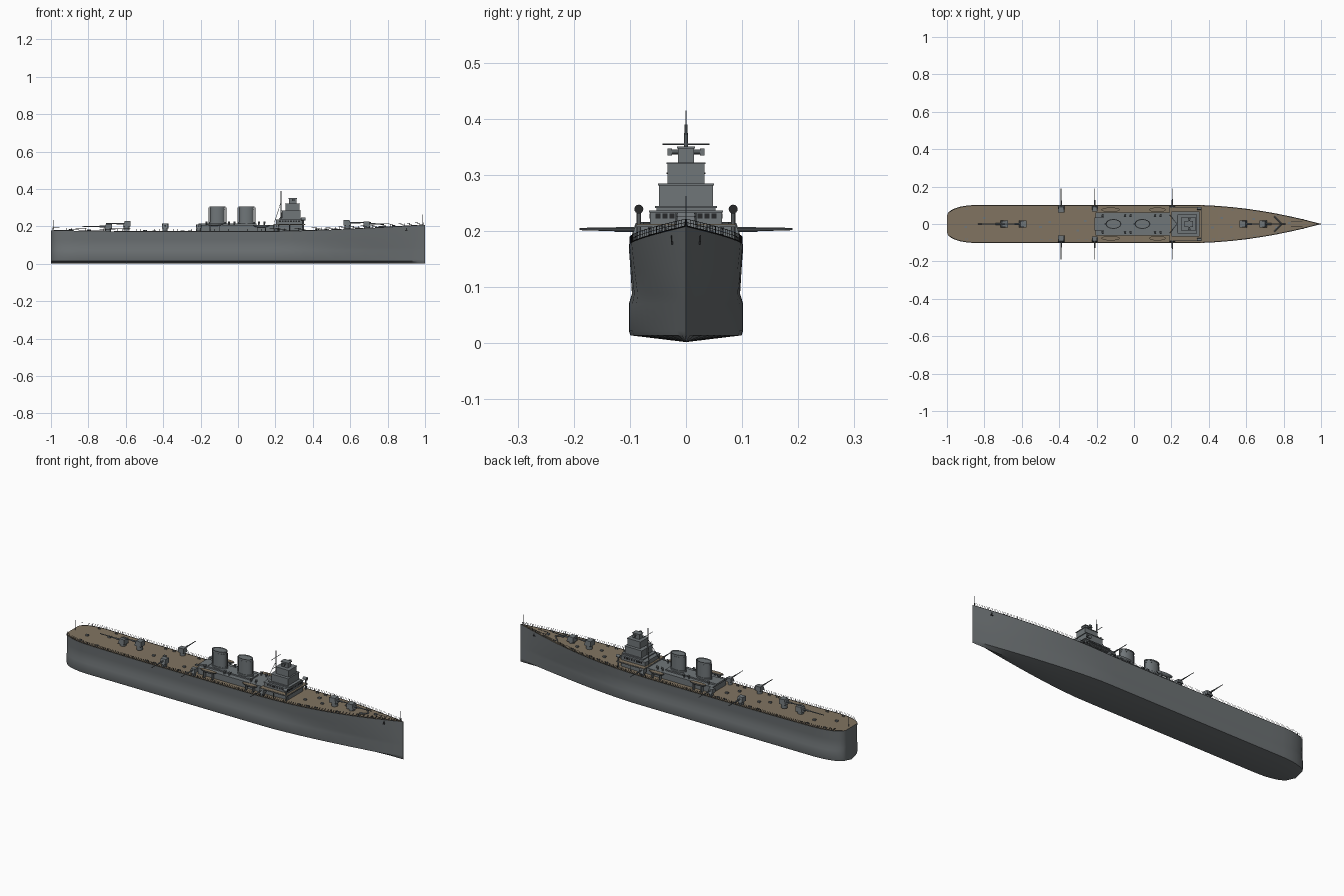
import bpy, bmesh, math, random
from mathutils import Vector, Matrix

if "Cube" in bpy.data.objects:
    bpy.data.objects.remove(bpy.data.objects["Cube"])


def material(name, rgb):
    m = bpy.data.materials.new(name)
    m.use_nodes = True
    m.diffuse_color = (*rgb, 1)
    m.node_tree.nodes["Principled BSDF"].inputs["Base Color"].default_value = (*rgb, 1)
    return m


HULL = material("hull grey", (0.15, 0.165, 0.172))
GREY = material("upperworks grey", (0.16, 0.18, 0.19))
WOOD = material("deck wood", (0.22, 0.175, 0.12))
DARK = material("near black", (0.02, 0.021, 0.023))


def finish(name, bm, mats, smooth=False):
    bmesh.ops.recalc_face_normals(bm, faces=bm.faces)
    me = bpy.data.meshes.new(name)
    bm.to_mesh(me)
    bm.free()
    for m in mats:
        me.materials.append(m)
    ob = bpy.data.objects.new(name, me)
    bpy.context.collection.objects.link(ob)
    if smooth:
        bpy.ops.object.select_all(action='DESELECT')
        ob.select_set(True)
        bpy.context.view_layer.objects.active = ob
        bpy.ops.object.shade_smooth_by_angle(angle=math.radians(35))
    return ob


def add_box(bm, x, y, z0, z1, lx, ly):
    mat = Matrix.Translation((x, y, (z0 + z1) / 2)) @ Matrix.Diagonal((lx, ly, z1 - z0, 1))
    return bmesh.ops.create_cube(bm, size=1, matrix=mat)["verts"]


def add_rod(bm, a, b, r1, r2=None, seg=8):
    a, b = Vector(a), Vector(b)
    rot = (b - a).to_track_quat('Z', 'Y').to_matrix().to_4x4()
    mat = Matrix.Translation((a + b) / 2) @ rot
    return bmesh.ops.create_cone(bm, cap_ends=True, segments=seg, radius1=r1,
                                 radius2=r1 if r2 is None else r2,
                                 depth=(b - a).length, matrix=mat)["verts"]


def box(name, x, y, z0, z1, lx, ly, mat=GREY):
    bm = bmesh.new()
    add_box(bm, x, y, z0, z1, lx, ly)
    return finish(name, bm, [mat])


def rod(name, a, b, r1, r2=None, mat=GREY, seg=8):
    bm = bmesh.new()
    add_rod(bm, a, b, r1, r2, seg)
    return finish(name, bm, [mat], True)


# Hull lines: half breadth and sheer along the length
def breadth(x, power, start):
    if x > start:
        return max(0.102 * (1 - ((x - start) / (1 - start)) ** power), 0.001)
    if x < -0.84:
        t = (-0.84 - x) / 0.16
        return 0.045 + 0.057 * math.sqrt(max(1 - t * t, 0))
    return 0.102


def half(x):
    return breadth(x, 1.9, 0.3)


def deck_z(x):
    return 0.172 + 0.036 * max((x - 0.1) / 0.9, 0) ** 1.6 + 0.007 * max((-x - 0.4) / 0.6, 0) ** 2


# Hull lofted from cross sections with a low side bulge
stations = [-1, -0.995, -0.98, -0.96, -0.93, -0.89, -0.84] + [-0.84 + 0.08 * i for i in range(1, 23)] + [0.96, 1]
bm = bmesh.new()
rings = []
for x in stations:
    w, low, top = half(x), breadth(x, 1.45, 0.25), deck_z(x)
    side = [(low * 0.97, 0.014), (low, 0.022), (low, 0.07), (low * 0.6 + w * 0.345, 0.088),
            (low * 0.25 + w * 0.72, 0.13), (w, top)]
    pts = [(0, 0.002)] + side + [(-y, z) for y, z in reversed(side)]
    rings.append([bm.verts.new((x, y, z)) for y, z in pts])
for a, b in zip(rings, rings[1:]):
    n = len(a)
    for i in range(n):
        f = bm.faces.new((a[i], a[(i + 1) % n], b[(i + 1) % n], b[i]))
        f.material_index = 1 if i == 6 else 0
bm.faces.new(rings[0])
bm.faces.new(rings[-1])
finish("hull", bm, [HULL, WOOD], True)

# Guard rails and edge strip along both deck edges
bm = bmesh.new()
for s in (-1, 1):
    prev = None
    for i in range(81):
        x = -0.99 + 1.98 * i / 80
        p = Vector((x, s * max(half(x) - 0.002, 0), deck_z(x)))
        add_rod(bm, p, p + Vector((0, 0, 0.014)), 0.0006, seg=4)
        if prev:
            for h in (0.0015, 0.008, 0.014):
                up = Vector((0, 0, h))
                add_rod(bm, prev + up, p + up, 0.0005 if h > 0.005 else 0.0011, seg=4)
        prev = p
finish("guard_rails", bm, [DARK])
for name, x in (("bow_staff", 0.985), ("stern_staff", -0.985)):
    rod(name, (x, 0, deck_z(x)), (x, 0, deck_z(x) + 0.055), 0.0012)


# Shielded guns: pedestal, sloped shield, barrel
def gun(name, x, y, z, angle, length, size=1.0):
    bm = bmesh.new()
    add_rod(bm, (0, 0, -0.022), (0, 0, 0.004), 0.016 * size, seg=16)
    shield = add_box(bm, 0, 0, 0, 0.028 * size, 0.04 * size, 0.038 * size)
    for v in shield:
        if v.co.z > 0.01 and v.co.x > 0:
            v.co.x -= 0.009 * size
            v.co.y *= 0.8
    add_rod(bm, (0.01, 0, 0.014), (0.045, 0, 0.014), 0.0045 * size, seg=10)
    add_rod(bm, (0.045, 0, 0.014), (length, 0, 0.015), 0.0032 * size, 0.002 * size, 10)
    bm.transform(Matrix.Translation((x, y, z)) @ Matrix.Rotation(angle, 4, 'Z'))
    finish(name, bm, [GREY], True)


gun("forward_gun", 0.69, 0, 0.199, 0, 0.12)
gun("forward_upper_gun", 0.585, 0, 0.205, 0, 0.125)
gun("aft_gun", -0.695, 0, 0.185, math.pi, 0.14)
gun("aft_upper_gun", -0.595, 0, 0.2, math.pi, 0.11)
for s, side in ((1, "left"), (-1, "right")):
    turn = s * math.pi / 2
    gun(side + "_aft_beam_gun", -0.39, s * 0.08, 0.189, turn, 0.11, 0.9)
    gun(side + "_mid_beam_gun", -0.21, s * 0.082, 0.188, turn, 0.108, 0.75)
    gun(side + "_fore_beam_gun", 0.205, s * 0.082, 0.188, turn, 0.108, 0.75)

# Midship deckhouse
box("deckhouse", 0.0, 0, 0.17, 0.203, 0.4, 0.118)
box("deckhouse_roof", 0.0, 0, 0.203, 0.207, 0.41, 0.124)
box("aft_house_step", -0.185, 0, 0.207, 0.216, 0.05, 0.07)
box("boiler_casing", -0.03, 0, 0.207, 0.214, 0.26, 0.07)

# Oval funnels with dark mouths, rim bands and steam pipes
for name, x in (("aft_funnel", -0.11), ("fore_funnel", 0.045)):
    bm = bmesh.new()
    for z0, z1, r in ((0.205, 0.222, 0.044), (0.222, 0.303, 0.039), (0.29, 0.294, 0.0405), (0.3, 0.306, 0.042)):
        add_rod(bm, (0, 0, z0), (0, 0, z1), r, seg=32)
    mouth = [f for f in bm.faces if f.normal.z > 0.9 and f.calc_center_median().z > 0.305]
    bmesh.ops.inset_region(bm, faces=mouth, thickness=0.005)
    for f in mouth:
        f.material_index = 1
    bmesh.ops.translate(bm, verts=mouth[0].verts, vec=(0, 0, -0.004))
    bm.transform(Matrix.Translation((x, 0, 0)) @ Matrix.Diagonal((1, 0.62, 1, 1)))
    for dx in (-0.045, 0.045):
        add_rod(bm, (x + dx, 0, 0.206), (x + dx, 0, 0.3), 0.0025)
    finish(name, bm, [GREY, DARK], True)

# Cowl vents on the deckhouse roof
bm = bmesh.new()
for x in (-0.17, -0.05, -0.02, 0.11, 0.14):
    for y in (-0.045, 0.045):
        add_rod(bm, (x, y, 0.205), (x, y, 0.22), 0.004)
        add_rod(bm, (x - 0.004, y, 0.221), (x + 0.007, y, 0.221), 0.004, 0.006, 10)
finish("vents", bm, [GREY], True)


# Ship's boats on cradles
def boat(name, x, y, z, length):
    bm = bmesh.new()
    bmesh.ops.create_uvsphere(bm, u_segments=16, v_segments=10, radius=1)
    bmesh.ops.bisect_plane(bm, geom=bm.verts[:] + bm.edges[:] + bm.faces[:], plane_co=(0, 0, 0),
                           plane_no=(0, 0, 1), clear_outer=True)
    rim = [e for e in bm.edges if e.is_boundary]
    top = bmesh.ops.contextual_create(bm, geom=rim)["faces"]
    bm.transform(Matrix.Translation((x, y, z)) @ Matrix.Diagonal((length / 2, 0.0125, 0.014, 1)))
    for f in top:
        f.material_index = 1
    for dx in (-0.25, 0.25):
        add_box(bm, x + dx * length, y, 0.17, z - 0.007, 0.004, 0.018)
    finish(name, bm, [GREY, WOOD], True)


for s, side in ((1, "left"), (-1, "right")):
    boat(side + "_aft_boat", -0.125, s * 0.076, 0.216, 0.1)
    boat(side + "_fore_boat", 0.125, s * 0.076, 0.207, 0.09)

# Bridge tower in stacked tiers with overhanging roofs
tiers = [(0.275, 0.17, 0.236, 0.145, 0.128), (0.285, 0.236, 0.244, 0.125, 0.106),
         (0.285, 0.244, 0.284, 0.1, 0.096), (0.292, 0.284, 0.322, 0.075, 0.066),
         (0.292, 0.322, 0.35, 0.04, 0.028)]
for i, (x, z0, z1, lx, ly) in enumerate(tiers):
    box("bridge_tier_%d" % (i + 1), x, 0, z0, z1, lx, ly)
    box("bridge_roof_%d" % (i + 1), x, 0, z1 - 0.003, z1 + 0.0005, lx + 0.006, ly + 0.004)
bm = bmesh.new()
for i in range(9):
    add_box(bm, 0.3475, (i - 4) * 0.0125, 0.222, 0.231, 0.002, 0.009)
for s in (-1, 1):
    for i in range(8):
        add_box(bm, 0.225 + i * 0.0145, s * 0.064, 0.222, 0.231, 0.009, 0.002)
finish("bridge_windows", bm, [DARK])
box("bridge_wings", 0.275, 0, 0.207, 0.211, 0.17, 0.18)
box("wing_planking", 0.275, 0, 0.211, 0.2125, 0.165, 0.175, WOOD)
bm = bmesh.new()
for x in (0.2, 0.275, 0.35):
    for y in (-0.085, 0.085):
        add_rod(bm, (x, y, 0.17), (x, y, 0.208), 0.002)
finish("wing_posts", bm, [GREY])

# Rangefinder, mast, yards
rod("rangefinder", (0.295, -0.032, 0.341), (0.295, 0.032, 0.341), 0.0045)
bm = bmesh.new()
for s in (-1, 1):
    add_box(bm, 0.295, s * 0.029, 0.335, 0.347, 0.012, 0.008)
finish("rangefinder_ends", bm, [GREY])
rod("mast", (0.23, 0, 0.2), (0.23, 0, 0.39), 0.0045, 0.003)
rod("topmast", (0.23, 0, 0.39), (0.23, 0, 0.415), 0.001)
bm = bmesh.new()
for z, y in ((0.355, 0.042), (0.303, 0.035)):
    add_rod(bm, (0.23, -y, z), (0.23, y, z), 0.0013)
for y in (-0.05, 0.05):
    add_rod(bm, (0.19, y, 0.206), (0.23, 0, 0.33), 0.0012)
finish("yards_and_stays", bm, [GREY])

# Searchlights beside the bridge
for s, side in ((1, "left"), (-1, "right")):
    bm = bmesh.new()
    add_rod(bm, (0.35, s * 0.084, 0.18), (0.35, s * 0.084, 0.232), 0.004)
    add_rod(bm, (0.338, s * 0.084, 0.239), (0.36, s * 0.084, 0.239), 0.008, seg=16)
    for f in bm.faces:
        if f.normal.x > 0.9 and f.calc_center_median().z > 0.235:
            f.material_index = 1
    finish(side + "_searchlight", bm, [GREY, DARK], True)

# Deck fittings: hatches, lockers, bollards, breakwater
random.seed(4)
bm = bmesh.new()
for x in (-0.9, -0.8, -0.5, -0.45, -0.3, -0.26, 0.42, 0.47, 0.52, 0.64, 0.76, 0.83):
    y = half(x) * random.uniform(0.1, 0.4)
    z = deck_z(x)
    add_box(bm, x, random.choice((-y, y)), z - 0.003, z + 0.007, 0.014, 0.011)
    for s in (-1, 1):
        for dx in (0, 0.01):
            add_rod(bm, (x + dx, s * half(x) * 0.82, z - 0.002), (x + dx, s * half(x) * 0.82, z + 0.007), 0.0028)
for s in (-1, 1):
    add_rod(bm, (0.79, 0, deck_z(0.79) + 0.003), (0.75, s * 0.04, deck_z(0.75) + 0.003), 0.003, seg=4)
finish("deck_fittings", bm, [GREY])

# Anchors and chains at the bow
bm = bmesh.new()
for s in (-1, 1):
    y = s * (half(0.9) * 0.94)
    add_box(bm, 0.9, y, 0.178, 0.192, 0.005, 0.005)
    add_box(bm, 0.9, y, 0.176, 0.181, 0.014, 0.005)
    add_rod(bm, (0.84, s * 0.012, deck_z(0.84)), (0.9, s * 0.012, deck_z(0.9)), 0.0016, seg=6)
finish("anchors_and_chains", bm, [DARK])
